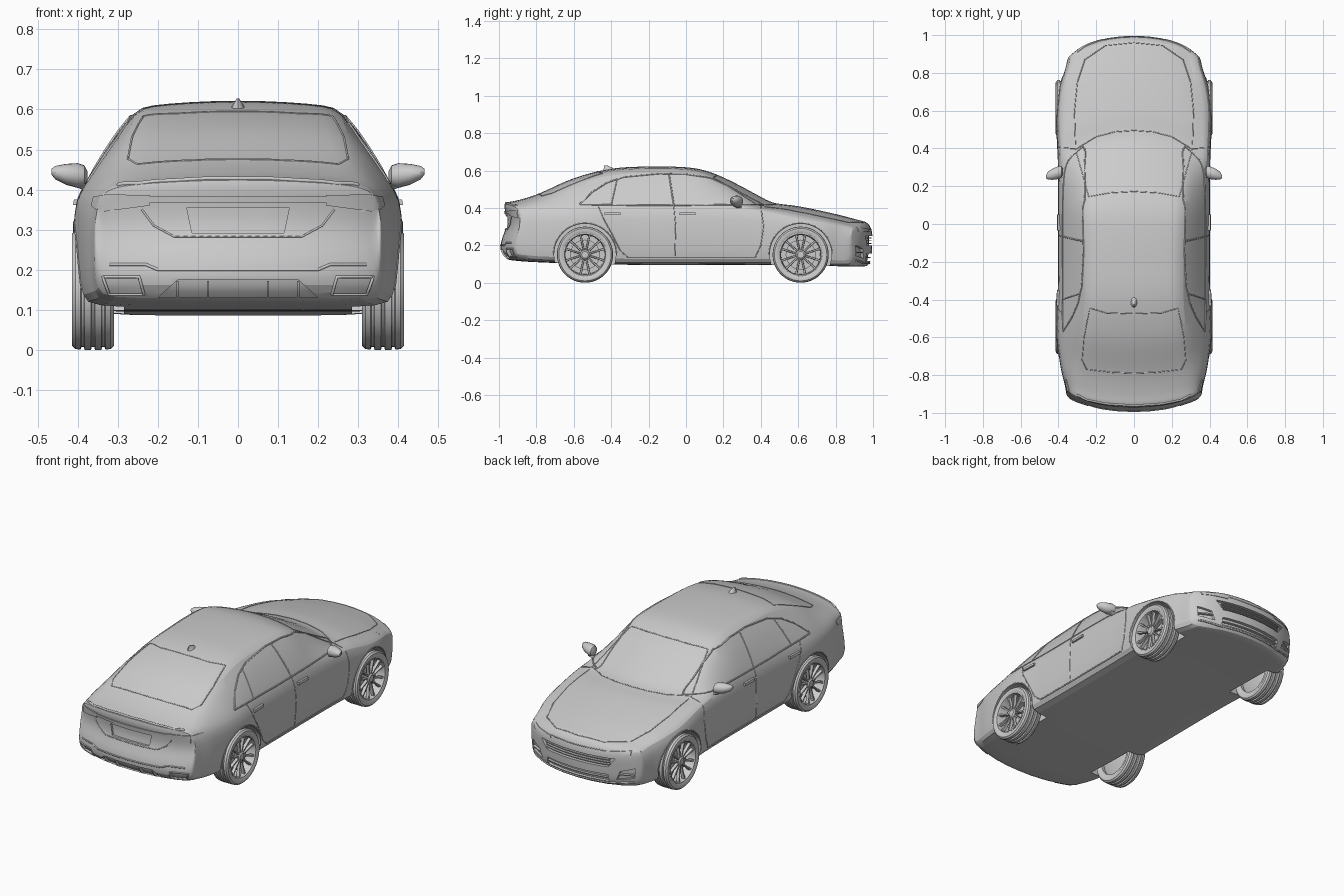
import bpy, bmesh, math
from mathutils import Vector
from mathutils.bvhtree import BVHTree

if "Cube" in bpy.data.objects:
    bpy.data.objects.remove(bpy.data.objects["Cube"])


def ev(keys, t):
    """Smooth interpolation through (position, value) keys."""
    t = min(max(t, keys[0][0]), keys[-1][0])
    i = 0
    while i < len(keys) - 2 and t > keys[i + 1][0]:
        i += 1

    def slope(k):
        a, b = keys[max(k - 1, 0)], keys[min(k + 1, len(keys) - 1)]
        return (b[1] - a[1]) / (b[0] - a[0])
    (t0, v0), (t1, v1) = keys[i], keys[i + 1]
    h = t1 - t0
    u = (t - t0) / h
    return (v0 * (2*u**3 - 3*u*u + 1) + v1 * (3*u*u - 2*u**3)
            + h * slope(i) * (u**3 - 2*u*u + u) + h * slope(i + 1) * (u**3 - u*u))


def smooth(ob, angle=35):
    bpy.ops.object.select_all(action='DESELECT')
    bpy.context.view_layer.objects.active = ob
    ob.select_set(True)
    bpy.ops.object.shade_smooth_by_angle(angle=math.radians(angle))


def loft(name, *strips, loop=False, cap=True):
    """Skin closed rings of points; several strips can share one object."""
    bm = bmesh.new()
    for rings in strips:
        vs = [[bm.verts.new(p) for p in r] for r in rings]
        n = len(vs[0])
        for a, b in zip(vs, vs[1:] + vs[:1] if loop else vs[1:]):
            for j in range(n):
                bm.faces.new((a[j], a[(j+1) % n], b[(j+1) % n], b[j]))
        if cap and not loop:
            bm.faces.new(vs[0])
            bm.faces.new(vs[-1])
    bmesh.ops.remove_doubles(bm, verts=bm.verts[:], dist=1e-5)
    bmesh.ops.recalc_face_normals(bm, faces=bm.faces[:])
    me = bpy.data.meshes.new(name)
    bm.to_mesh(me)
    bm.free()
    ob = bpy.data.objects.new(name, me)
    bpy.context.collection.objects.link(ob)
    smooth(ob)
    return ob


# Body shape curves along the car's length (nose at +y)
TOP = [(-.97, .43), (-.9, .443), (-.8, .474), (-.6, .561), (-.4, .611), (-.2, .623), (0, .619), (.1, .603),
       (.2, .566), (.3, .517), (.4, .464), (.47, .43), (.6, .412), (.8, .37), (.97, .325)]
WIDTH = [(-.9, .355), (-.77, .388), (-.57, .411), (-.3, .403), (.3, .403), (.6, .412), (.7, .402), (.8, .375), (.86, .342)]
ROOF = [(-.97, .31), (-.85, .31), (-.7, .285), (-.4, .257), (0, .262), (.2, .275), (.35, .3), (.5, .325), (.7, .325), (.97, .27)]
BELT = [(-.95, .375), (-.7, .39), (-.3, .402), (.2, .405), (.4, .393), (.6, .352), (.8, .315), (.87, .285)]
BASE = [(-.98, .125), (-.85, .112), (-.4, .097), (.5, .095), (.98, .085)]
BEND = [(-1, -.35), (-.7, -.35), (-.3, 0), (0, 0), (.2, .5), (.45, .8), (.7, .7), (1, .5)]
CORNER = [(-1, -3), (-.8, 0), (.8, 0), (1, 4.5)]
TAIL = [(.1, -.93), (.15, -.993), (.22, -.993), (.3, -.965), (.37, -.968), (.43, -.98)]
NOSE = [(.08, .975), (.12, .995), (.2, 1), (.27, 1), (.31, .985), (.34, .96)]


def section(y, face=None, f=0):
    s, q = ev(BEND, y), ev(CORNER, y)
    side = y - s * .14 - q * .014
    w, b, zb = ev(WIDTH, side), ev(BELT, side), ev(BASE, y)
    r, t = ev(ROOF, y), ev(TOP, y)
    e, sx = t - .022, w - .017
    half = [(0, zb), (.5*w, zb), (.91*w, zb), (.98*w, zb + .022), (w, .2), (w, b - .045), (sx, b),
            ((sx + r) / 2 + .008, (b + e) / 2), (r, e), (.85*r, t - .013), (.5*r, t - .005), (0, t)]
    half = [Vector(p) for p in half]
    half = [p.lerp((p + o) / 2, f) for p, o in zip(half, half[::-1])]
    ring = [(x, z) for x, z in half] + [(-x, z) for x, z in half[-2:0:-1]]
    return [(x, (ev(face, z) if face else y) - s*x*x - q*x**4, z) for x, z in ring]


steps = (1, .75, .5, .25, 0)
rings = [section(-.965, TAIL, f) for f in steps]
rings += [section(-.94 + i * 1.875 / 58) for i in range(59)]
rings += [section(.97, NOSE, f) for f in steps[::-1]]
body = loft("body", rings, cap=False)
mod = body.modifiers.new("round", 'SUBSURF')
mod.levels = 1
bpy.ops.object.modifier_apply(modifier=mod.name)
bmb = bmesh.new()
bmb.from_mesh(body.data)
tree = BVHTree.FromBMesh(bmb)


def project(view, u, v, s):
    """Drop a 2D drawing point onto the body; returns hit, safe hit, ray direction."""
    o, d, guess = {
        'side': ((2*s, u, v), (-s, 0, 0), (.36*s, u, v)),
        'front': ((u*s, 2, v), (0, -1, 0), (u*s, .92, v)),
        'rear': ((u*s, -2, v), (0, 1, 0), (u*s, -.92, v)),
        'top': ((u*s, v, 2), (0, 0, -1), (u*s, v, .45))}[view]
    d = Vector(d)
    hit = tree.ray_cast(Vector(o), d)[0]
    return hit, hit or tree.find_nearest(Vector(guess))[0], d


def trim(name, view, pts, r=.0025):
    """Thin strip following the body, on both sides of the car."""
    cu = bpy.data.curves.new(name, 'CURVE')
    cu.dimensions, cu.bevel_depth, cu.bevel_resolution = '3D', r, 1
    for s in (1, -1):
        path = []
        for (a, b), (c, d) in zip(pts, pts[1:]):
            path += [project(view, a + (c-a)*k/8, b + (d-b)*k/8, s)[0] for k in range(9)]
        path = [p for p in path if p]
        sp = cu.splines.new('POLY')
        sp.points.add(len(path) - 1)
        for q, p in zip(sp.points, path):
            q.co = (*p, 1)
    ob = bpy.data.objects.new(name, cu)
    bpy.context.collection.objects.link(ob)
    bpy.ops.object.select_all(action='DESELECT')
    bpy.context.view_layer.objects.active = ob
    ob.select_set(True)
    bpy.ops.object.convert(target='MESH')


def panel(name, view, quad, inner, outer, sides=(1, -1), nx=12, ny=3):
    """Slab that follows the body inside a four-cornered outline."""
    a, b, c, d = [Vector(p) for p in quad]
    strips = []
    for s in sides:
        slab = []
        for i in range(nx + 1):
            lo, hi = a.lerp(b, i / nx), d.lerp(c, i / nx)
            row = [project(view, *lo.lerp(hi, j / ny), s)[1:] for j in range(ny + 1)]
            slab.append([p - n*outer for p, n in row] + [p + n*inner for p, n in row[::-1]])
        strips.append(slab)
    return loft(name, *strips)


def box(x0, x1, z0, z1):
    return [(x0, z0), (x1, z0), (x1, z1), (x0, z1)]


def circle(cx, cy, cz, ry, rz, n=20):
    return [(cx, cy + ry*math.cos(k*math.tau/n), cz + rz*math.sin(k*math.tau/n)) for k in range(n)]


# Recesses: grille, intakes, plate, exhausts, diffuser, wheel wells
cutters = [
    panel("grille_cut", 'front', [(-.19, .2), (.19, .2), (.23, .25), (-.23, .25)], .018, .03, (1,)),
    panel("lower_intake_cut", 'front', box(-.19, .19, .115, .155), .018, .03, (1,)),
    panel("corner_intake_cut", 'front', [(.23, .13), (.315, .145), (.32, .2), (.25, .18)], .015, .03),
    panel("plate_cut", 'rear', [(-.115, .292), (.115, .292), (.128, .355), (-.128, .355)], .012, .03, (1,)),
    panel("exhaust_cut", 'rear', [(.24, .142), (.32, .142), (.335, .178), (.25, .178)], .015, .03),
    panel("diffuser_cut", 'rear', [(-.2, .13), (.2, .13), (.15, .175), (-.15, .175)], .015, .04, (1,))]
AXLES = (-.54, .613)
for y in AXLES:
    for s in (1, -1):
        cutters.append(loft("wheel_well_cut", [circle(s*x, y, .15, .165, .165, 48) for x in (.285, .5)]))
for c in cutters:
    c.hide_render = True
    m = body.modifiers.new(c.name, 'BOOLEAN')
    m.operation, m.solver, m.object = 'DIFFERENCE', 'EXACT', c
smooth(body)
for m in list(body.modifiers):
    if m.type == 'BOOLEAN':
        bpy.ops.object.modifier_apply(modifier=m.name)
smooth(body)
for c in cutters:
    bpy.data.objects.remove(c)

# Front details
for i in range(3):
    panel("grille_slat", 'front', box(-.195, .195, .208 + i*.014, .213 + i*.014), .019, -.004, (1,), ny=1)
panel("intake_bar", 'front', box(-.19, .19, .132, .137), .019, -.004, (1,), ny=1)
panel("corner_blade", 'front', box(.24, .315, .158, .165), .016, .002, ny=1)
panel("headlight", 'front', [(.16, .272), (.3, .275), (.3, .298), (.16, .286)], .01, .004)
panel("headlight_wrap", 'side', [(.76, .327), (.88, .288), (.88, .309), (.76, .34)], .01, .003)
trim("nose_line", 'front', [(0, .285), (.16, .288)])
trim("front_lip", 'front', [(0, .105), (.2, .105), (.31, .12)], .005)

# Rear details
panel("taillight", 'rear', [(.22, .36), (.335, .345), (.335, .388), (.22, .386)], .01, .005)
panel("light_bar", 'rear', box(-.22, .22, .368, .383), .01, .005, (1,), ny=1)
panel("taillight_wrap", 'side', [(-.91, .345), (-.83, .36), (-.82, .383), (-.91, .386)], .01, .003)
trim("boot_seam", 'rear', [(0, .283), (.16, .283), (.21, .31), (.24, .35)])
trim("bumper_crease", 'rear', [(0, .2), (.2, .2), (.23, .213), (.32, .213)], .004)
trim("exhaust_trim", 'rear', [(.235, .138), (.322, .138), (.338, .182), (.247, .182), (.235, .138)], .004)
trim("boot_lip", 'top', [(0, -.962), (.15, -.952), (.25, -.932), (.3, -.905)], .006)
for x in (-.15, -.075, .075, .15):
    panel("diffuser_fin", 'rear', box(x - .003, x + .003, .128, .172), .016, .002, (1,), nx=1)

# Glass edges and panel seams
trim("windscreen_edge", 'top', [(0, .172), (.13, .165), (.24, .145), (.275, .27), (.31, .395), (.2, .462), (.1, .488), (0, .495)])
trim("rear_glass_edge", 'top', [(0, -.475), (.15, -.47), (.235, -.445), (.265, -.6), (.275, -.72), (.25, -.77), (.12, -.785), (0, -.79)])
trim("bonnet_seam", 'top', [(.31, .42), (.315, .6), (.3, .75), (.26, .87), (.15, .945), (0, .96)])
trim("side_window_frame", 'side', [(-.57, .418), (-.5, .485), (-.42, .536), (-.33, .565), (-.14, .583), (0, .58), (.13, .56),
                                   (.22, .52), (.31, .47), (.41, .418), (.2, .416), (-.2, .413), (-.57, .418)], .004)
trim("window_pillar", 'side', [(-.09, .58), (-.065, .414)], .004)
trim("quarter_pillar", 'side', [(-.37, .55), (-.4, .414)], .003)
trim("middle_door_seam", 'side', [(-.065, .414), (-.055, .3), (-.06, .135)])
trim("front_door_seam", 'side', [(.4, .41), (.415, .3), (.4, .2), (.37, .135)])
trim("rear_door_seam", 'side', [(-.47, .415), (-.44, .34), (-.39, .25), (-.35, .17), (-.31, .135)])
trim("sill_line", 'side', [(-.31, .135), (.37, .135)], .004)
for y in AXLES:
    trim("wheel_arch", 'side', [(y + .169*math.cos(math.pi*k/16), .15 + .169*math.sin(math.pi*k/16)) for k in range(17)], .003)

# Door handles
for y in (-.39, .01):
    panel("door_handle", 'side', box(y - .045, y + .04, .361, .375), .003, .011, nx=4, ny=2)

# Mirrors
for s in (1, -1):
    loft("mirror", [circle(s*x, y, z, ry, rz) for x, y, z, ry, rz in (
        (.376, .278, .432, .014, .014), (.383, .276, .434, .03, .026), (.4, .272, .435, .034, .031), (.43, .264, .438, .03, .026),
        (.456, .256, .442, .021, .017), (.466, .25, .445, .007, .007))])
    loft("mirror_stalk", [circle(s*x, .28, z, .016, .007) for x, z in ((.355, .395), (.405, .413))])

# Roof antenna fin
loft("antenna_fin", [[(w*math.cos(k*math.tau/12), y + l*math.sin(k*math.tau/12), z) for k in range(12)]
                     for y, z, w, l in ((-.41, .6, .02, .032), (-.415, .614, .012, .024), (-.43, .627, .003, .008))])


# Wheels
def lathe(name, profile, s, y, n=48):
    loft(name, [[(s*(.362 + x), y + r*math.cos(k*math.tau/n), .15 + r*math.sin(k*math.tau/n)) for x, r in profile]
                for k in range(n)], loop=True)


def spoke(s, y, a, da):
    """Tapered bar from hub to rim, in a slight V pair."""
    out = []
    for r, half, depth, turn in ((.02, .005, .036, 0), (.07, .005, .04, da), (.112, .007, .044, da * 1.3)):
        ang = a + turn
        c, t = Vector((math.cos(ang), math.sin(ang))) * r, Vector((-math.sin(ang), math.cos(ang))) * half
        out.append([(s*(.362 + x), y + c.x + q*t.x, .15 + c.y + q*t.y)
                    for x, q in ((depth - .016, -1), (depth - .016, 1), (depth, .7), (depth, -.7))])
    return out


grooves = [p for g in (-.026, 0, .026) for p in ((g - .005, .15), (g - .003, .143), (g + .003, .143), (g + .005, .15))]
tyre = [(-.046, .113), (-.053, .125), (-.052, .14), (-.044, .148)] + grooves + [(.044, .148), (.052, .14), (.053, .125), (.046, .113)]
for y in AXLES:
    for s in (1, -1):
        lathe("tyre", tyre, s, y)
        lathe("rim", [(-.046, .114), (.049, .116), (.05, .11), (.04, .106), (-.046, .104)], s, y)
        loft("wheel_spokes", *[spoke(s, y, k*math.tau/6 + math.pi/6*h, d)
                               for k in range(6) for h, d in ((-.45, -.05), (.45, .05))])
        loft("wheel_hub", [circle(s*(.362 + x), y, .15, r, r, 24) for x, r in ((-.02, .026), (.036, .026), (.042, .018))])
        loft("brake_disc", [circle(s*(.362 + x), y, .15, .08, .08, 32) for x in (.004, .012)])
        loft("wheel_back", [circle(s*(.362 + x), y, .15, r, r, 32) for x, r in ((-.04, .07), (-.03, .105), (-.022, .105))])
